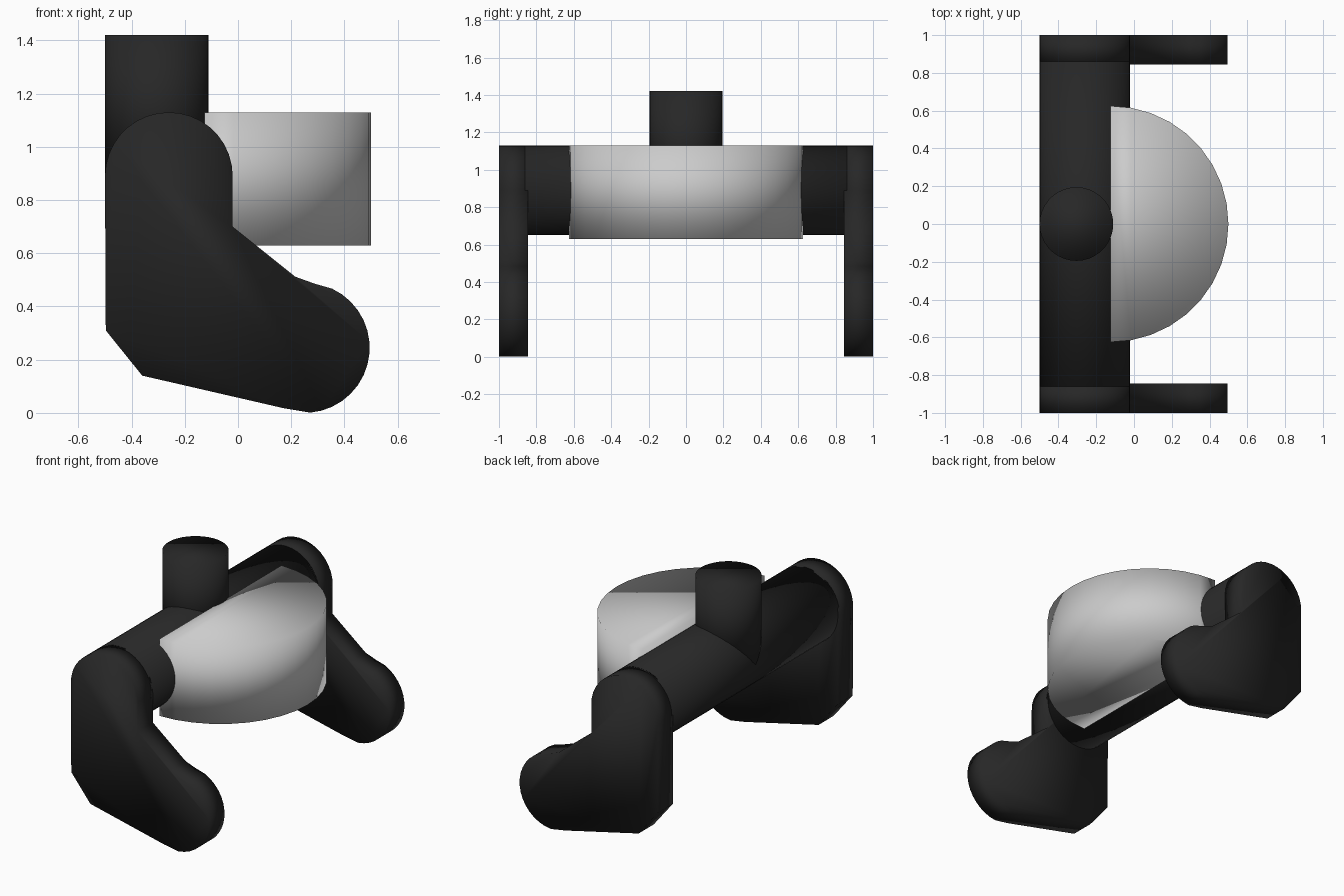
import bpy
import bmesh
from math import sin, cos, radians
from mathutils import Vector

if "Cube" in bpy.data.objects:
    bpy.data.objects.remove(bpy.data.objects["Cube"])

black = bpy.data.materials.new("black")
black.diffuse_color = (0.02, 0.02, 0.02, 1)
black.use_nodes = True
black.node_tree.nodes["Principled BSDF"].inputs["Base Color"].default_value = black.diffuse_color


def arc(cx, cy, r, start, end, steps):
    """Points on a circular arc, angles in degrees."""
    return [(cx + r * cos(radians(start + (end - start) * i / steps)),
             cy + r * sin(radians(start + (end - start) * i / steps)))
            for i in range(steps + 1)]


def prism(name, profile, place, extrude, material=None):
    """Closed smooth solid from a flat profile pushed along a vector."""
    bm = bmesh.new()
    face = bm.faces.new([bm.verts.new(place(a, b)) for a, b in profile])
    grown = bmesh.ops.extrude_face_region(bm, geom=[face], use_keep_orig=True)
    moved = [g for g in grown["geom"] if isinstance(g, bmesh.types.BMVert)]
    bmesh.ops.translate(bm, verts=moved, vec=Vector(extrude))
    bmesh.ops.recalc_face_normals(bm, faces=bm.faces)
    for f in bm.faces:
        f.smooth = True
    mesh = bpy.data.meshes.new(name)
    bm.to_mesh(mesh)
    bm.free()
    obj = bpy.data.objects.new(name, mesh)
    bpy.context.collection.objects.link(obj)
    if material:
        mesh.materials.append(material)
    return obj


# Cross tube running between the two legs
prism("cross_tube", arc(-0.26, 0.89, 0.24, 0, 350, 35),
      lambda x, z: (x, -0.86, z), (0, 1.72, 0), black)

# Upright post rising from the tube
prism("upright_post", arc(-0.305, 0, 0.195, 0, 350, 35),
      lambda x, y: (x, y, 0.89), (0, 0, 0.53), black)

# Boot-shaped legs: rounded top, angled heel, rounded toe
leg_profile = (arc(-0.26, 0.89, 0.24, 0, 180, 18)
               + [(-0.497, 0.31), (-0.36, 0.14), (0.17, 0.018)]
               + arc(0.25, 0.245, 0.245, -85, 65, 15)
               + [(0.29, 0.485), (0.215, 0.512), (-0.02, 0.70)])
for name, y in (("front_leg", -1.0), ("back_leg", 0.845)):
    prism(name, leg_profile, lambda x, z: (x, y, z), (0, 0.155, 0), black)

# Half-round grey body
prism("half_round_body", arc(-0.125, 0, 0.625, -90, 90, 18),
      lambda x, y: (x, y, 0.63), (0, 0, 0.5))
